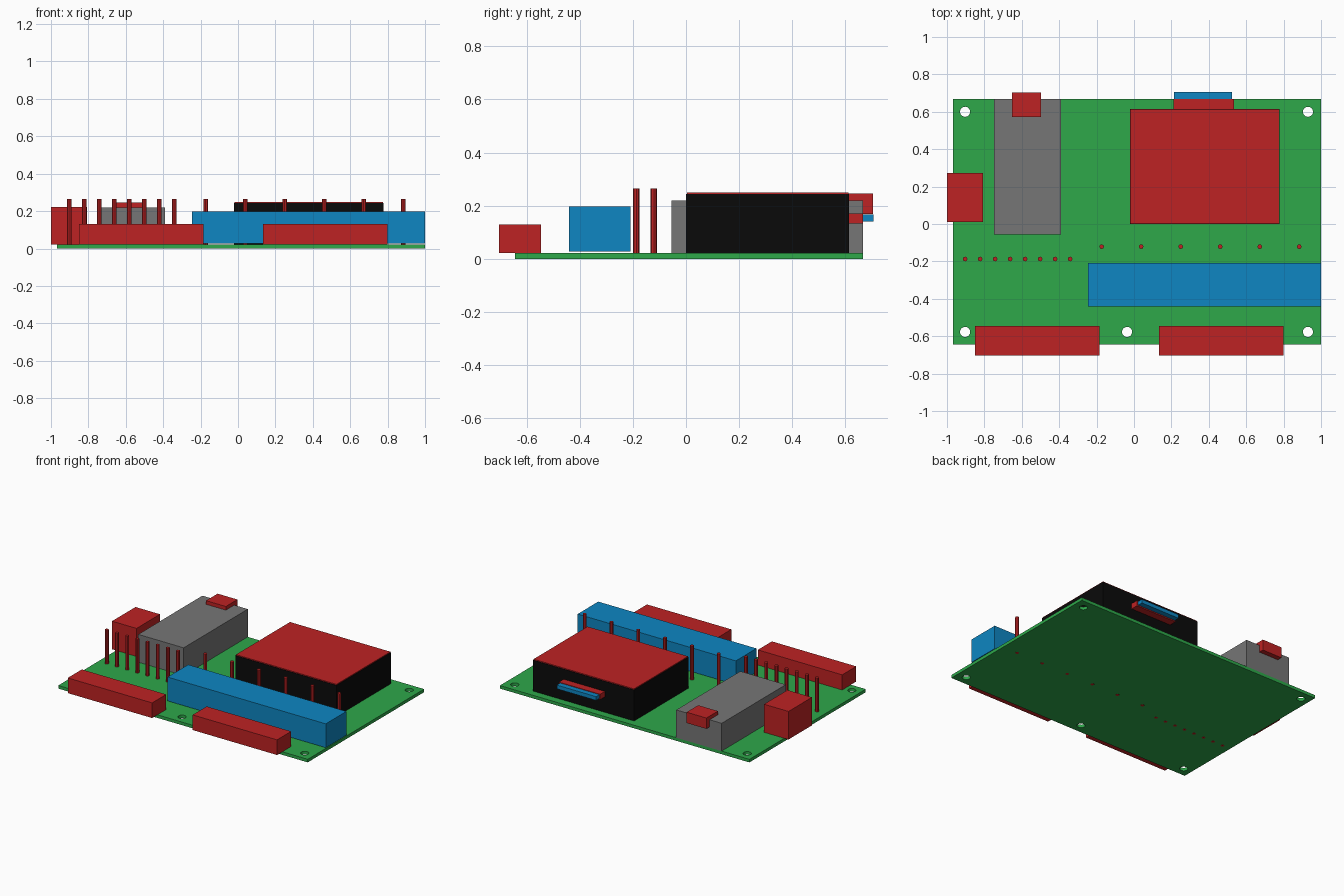
import bpy
import bmesh
import math

if "Cube" in bpy.data.objects:
    bpy.data.objects.remove(bpy.data.objects["Cube"])


def material(name, rgb):
    # sRGB 0-255 to linear
    lin = [((c / 255 + 0.055) / 1.055) ** 2.4 if c > 10 else c / 255 / 12.92 for c in rgb]
    m = bpy.data.materials.new(name)
    m.diffuse_color = (*lin, 1)
    m.use_nodes = True
    m.node_tree.nodes["Principled BSDF"].inputs["Base Color"].default_value = m.diffuse_color
    return m


GREEN = material("board green", (46, 168, 74))
RED = material("red", (190, 34, 35))
BLUE = material("blue", (14, 134, 194))
GRAY = material("gray", (118, 118, 118))
BLACK = material("black", (10, 10, 10))


def add_object(name, bm, mat):
    mesh = bpy.data.meshes.new(name)
    bm.to_mesh(mesh)
    bm.free()
    mesh.materials.append(mat)
    ob = bpy.data.objects.new(name, mesh)
    bpy.context.collection.objects.link(ob)
    return ob


def box(name, mat, x, y, z):
    bm = bmesh.new()
    bmesh.ops.create_cube(bm, size=1)
    for v in bm.verts:
        v.co = [r[0] if c < 0 else r[1] for c, r in zip(v.co, (x, y, z))]
    return add_object(name, bm, mat)


def cylinder(name, mat, x, y, z0, z1, radius, sides):
    bm = bmesh.new()
    bmesh.ops.create_cone(bm, cap_ends=True, segments=sides, radius1=radius,
                          radius2=radius, depth=z1 - z0)
    bmesh.ops.translate(bm, verts=bm.verts, vec=(x, y, (z0 + z1) / 2))
    return add_object(name, bm, mat)


# Circuit board: outline with round mounting holes, filled and extruded
T = 0.022
curve = bpy.data.curves.new("circuit_board", 'CURVE')
curve.dimensions = '2D'
curve.fill_mode = 'BOTH'
curve.extrude = T / 2


def add_loop(points):
    s = curve.splines.new('POLY')
    s.points.add(len(points) - 1)
    for p, (x, y) in zip(s.points, points):
        p.co = (x, y, 0, 1)
    s.use_cyclic_u = True


add_loop([(-0.967, -0.643), (1, -0.643), (1, 0.667), (-0.967, 0.667)])
for hx, hy in [(-0.903, 0.6), (0.93, 0.6), (-0.903, -0.577), (0.93, -0.577), (-0.037, -0.577)]:
    add_loop([(hx + 0.027 * math.cos(i * math.tau / 24),
               hy + 0.027 * math.sin(i * math.tau / 24)) for i in range(24)])
source = bpy.data.objects.new("board_outline", curve)
bpy.context.collection.objects.link(source)
bpy.context.view_layer.update()
flat = bpy.data.meshes.new_from_object(
    source.evaluated_get(bpy.context.evaluated_depsgraph_get()))
bm = bmesh.new()
bm.from_mesh(flat)
bmesh.ops.remove_doubles(bm, verts=bm.verts, dist=1e-5)
bmesh.ops.recalc_face_normals(bm, faces=bm.faces)
bmesh.ops.translate(bm, verts=bm.verts, vec=(0, 0, T / 2))
for f in bm.faces:
    f.material_index = 0
    f.smooth = False
add_object("circuit_board", bm, GREEN)
bpy.data.objects.remove(source)
bpy.data.meshes.remove(flat)

# Terminal blocks along the front edge
box("front_terminal_left", RED, (-0.85, -0.185), (-0.703, -0.545), (T, 0.13))
box("front_terminal_right", RED, (0.135, 0.8), (-0.703, -0.545), (T, 0.13))

# Long blue component
box("long_module", BLUE, (-0.247, 1.0), (-0.44, -0.208), (0.027, 0.197))

# Display unit with thin lid and rear card slot
box("display_body", BLACK, (-0.021, 0.777), (0, 0.614), (T, 0.243))
box("display_lid", RED, (-0.018, 0.774), (0.003, 0.611), (0.243, 0.249))
box("card_slot", RED, (0.21, 0.535), (0.6, 0.667), (0.132, 0.171))
box("memory_card", BLUE, (0.215, 0.525), (0.61, 0.705), (0.14, 0.167))

# Controller block with rear socket, and side connector
box("controller_block", GRAY, (-0.748, -0.39), (-0.055, 0.667), (T, 0.22))
box("rear_socket", RED, (-0.653, -0.497), (0.573, 0.703), (0.169, 0.246))
box("side_connector", RED, (-1.0, -0.807), (0.01, 0.274), (T, 0.222))

# Pin rows, passing through the board
for i in range(8):
    cylinder(f"left_pin_{i + 1}", RED, -0.903 + i * 0.0802, -0.187, -0.001, 0.264, 0.0125, 8)
for i in range(6):
    cylinder(f"right_pin_{i + 1}", RED, -0.173 + i * 0.2113, -0.121, -0.001, 0.264, 0.0125, 8)
